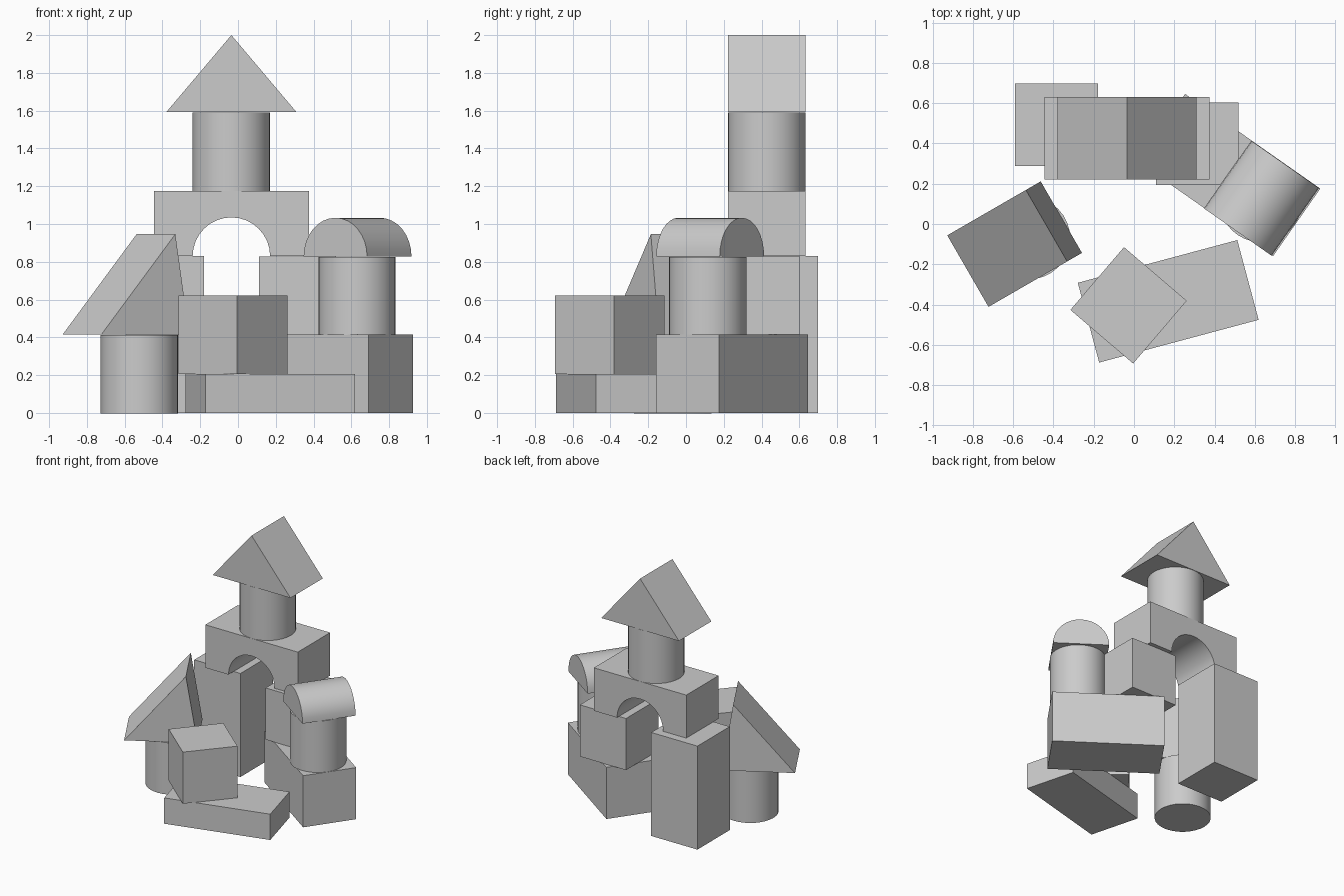
import bpy
from math import cos, sin, pi, radians

U = 0.41       # side of the basic cube block
R = U / 2

if "Cube" in bpy.data.objects:
    bpy.data.objects.remove(bpy.data.objects["Cube"], do_unlink=True)

grey = bpy.data.materials.new("plain_grey")
grey.use_nodes = True
colour = (0.6, 0.6, 0.6, 1)
grey.diffuse_color = colour
grey.node_tree.nodes["Principled BSDF"].inputs["Base Color"].default_value = colour


def extrude(name, profile, x, y, z, turn=0, depth=U, smooth=False):
    """Extrude an (x, z) outline, given counter-clockwise, along local y."""
    n = len(profile)
    verts = [(px, side * depth / 2, pz) for side in (-1, 1) for px, pz in profile]
    faces = [list(range(n)), list(range(2 * n - 1, n - 1, -1))]
    for i in range(n):
        j = (i + 1) % n
        faces.append([j, i, i + n, j + n])
    mesh = bpy.data.meshes.new(name)
    mesh.from_pydata(verts, [], faces)
    mesh.materials.append(grey)
    obj = bpy.data.objects.new(name, mesh)
    bpy.context.collection.objects.link(obj)
    obj.location = (x, y, z)
    obj.rotation_euler.z = radians(turn)
    if smooth:
        soften(obj)
    return obj


def soften(obj):
    bpy.ops.object.select_all(action='DESELECT')
    obj.select_set(True)
    bpy.context.view_layer.objects.active = obj
    bpy.ops.object.shade_smooth_by_angle(angle=radians(35))


def box(name, x, y, z, width, height, turn=0):
    w = width / 2
    extrude(name, [(-w, 0), (w, 0), (w, height), (-w, height)], x, y, z, turn)


def cylinder(name, x, y, z):
    bpy.ops.mesh.primitive_cylinder_add(vertices=32, radius=R, depth=U + 0.005,
                                        location=(x, y, z + U / 2))
    obj = bpy.context.object
    obj.name = name
    obj.data.materials.append(grey)
    soften(obj)


def arc(steps=16):
    return [(R * cos(pi * i / steps), R * sin(pi * i / steps)) for i in range(steps + 1)]


# Rear gateway: two supports, arch, tower and roof
box("tall_block", -0.385, 0.493, 0, U, 0.83)
box("long_block", 0.472, 0.243, 0, 2 * U, 0.414, -35)
box("gate_cube", 0.315, 0.398, 0.414, U, 0.414)
arch = [(U, 0), (U, 0.345), (-U, 0.345), (-U, 0)] + arc()[::-1]
extrude("arch_block", arch, -0.035, 0.427, 0.83, smooth=True)
cylinder("tower_cylinder", -0.035, 0.427, 1.178)
extrude("roof_wedge", [(-0.345, 0), (0.345, 0), (0, 0.408)], -0.035, 0.427, 1.592)

# Right column with a half-round cap
cylinder("right_cylinder", 0.63, 0.115, 0.414)
extrude("half_round_block", arc(), 0.633, 0.128, 0.828, -35, smooth=True)

# Left column with a roof wedge lying on its short side
cylinder("left_cylinder", -0.522, -0.07, 0)
extrude("leaning_wedge", [(-0.268, 0), (0.268, 0), (0.183, 0.53)],
        -0.593, -0.1, 0.416, 30)

# Front plank carrying a turned cube
box("flat_block", 0.17, -0.384, 0, 2 * U, 0.207, 15)
box("front_cube", -0.027, -0.404, 0.207, U, 0.414, -40.5)
